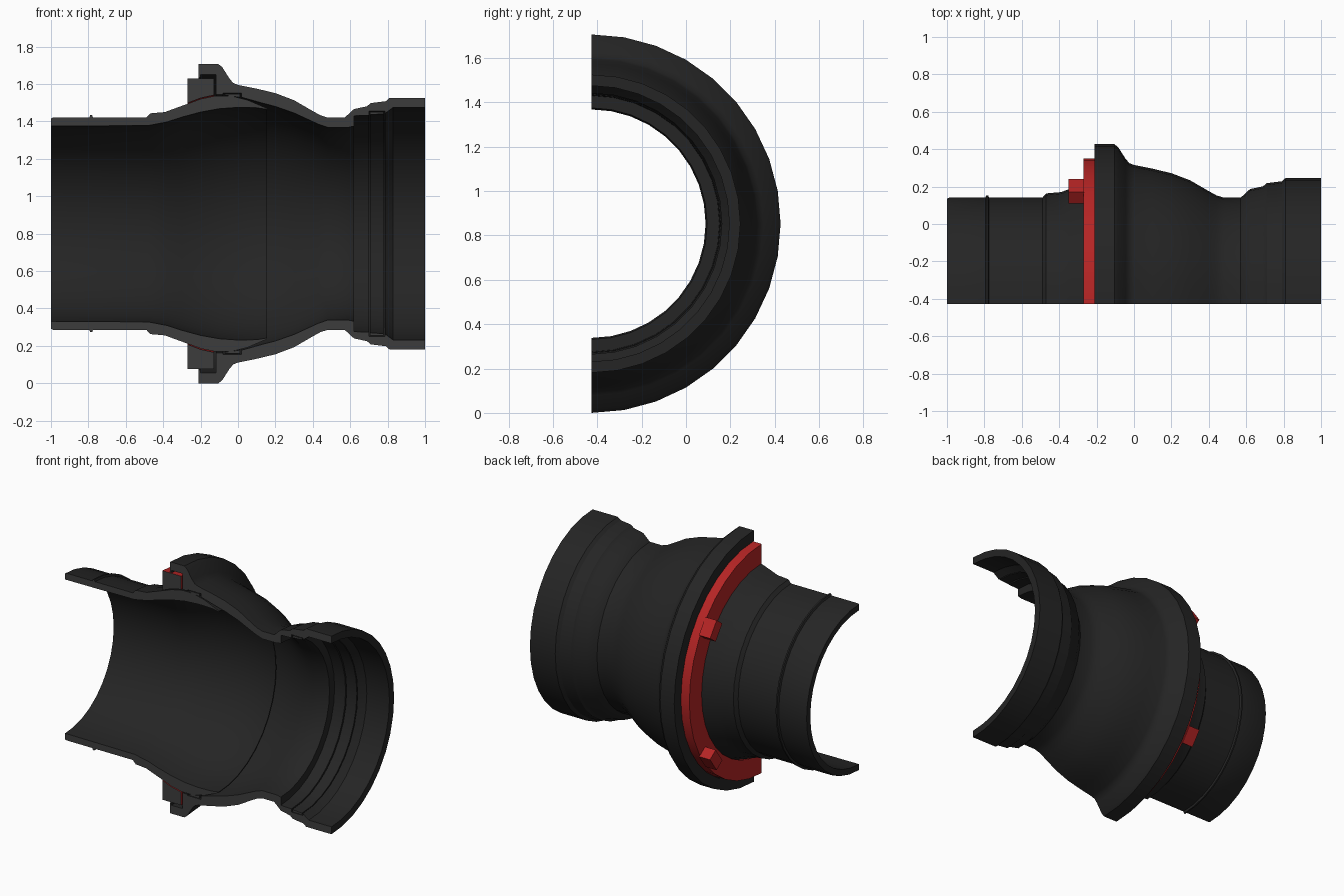
import bpy, bmesh, math
from mathutils import Matrix, Vector

if "Cube" in bpy.data.objects:
    bpy.data.objects.remove(bpy.data.objects["Cube"])

R = 0.853          # largest radius, also the height of the axis
Y0 = -R / 2        # cutting plane that holds the axis
STEPS = 18


def material(name, rgb):
    m = bpy.data.materials.new(name)
    m.use_nodes = True
    m.diffuse_color = (*rgb, 1)
    bsdf = next(n for n in m.node_tree.nodes if n.type == 'BSDF_PRINCIPLED')
    bsdf.inputs["Base Color"].default_value = (*rgb, 1)
    bsdf.inputs["Roughness"].default_value = 0.6
    return m


black = material("black iron", (0.018, 0.018, 0.018))
grey = material("grey cut face", (0.046, 0.046, 0.046))
red = material("red paint", (0.47, 0.018, 0.018))


def finish(name, bm, mats):
    bmesh.ops.recalc_face_normals(bm, faces=bm.faces)
    mesh = bpy.data.meshes.new(name)
    bm.to_mesh(mesh)
    bm.free()
    for m in mats:
        mesh.materials.append(m)
    ob = bpy.data.objects.new(name, mesh)
    bpy.context.collection.objects.link(ob)
    return ob


def half_turn(name, section, skin):
    """Sweep a closed (x, radius) section half way round the axis and cap it."""
    bm = bmesh.new()
    rings = []
    for i in range(STEPS + 1):
        a = math.pi * i / STEPS
        rings.append([bm.verts.new((x, Y0 + r * math.sin(a), R + r * math.cos(a)))
                      for x, r in section])
    n = len(section)
    for a, b in zip(rings, rings[1:]):
        for j in range(n):
            k = (j + 1) % n
            bm.faces.new((a[j], a[k], b[k], b[j]))
    # The two cut ends show the grey section
    for end in (rings[0], rings[-1]):
        bm.faces.new(end).material_index = 1
    ob = finish(name, bm, (skin, grey))
    bpy.ops.object.select_all(action='DESELECT')
    ob.select_set(True)
    bpy.context.view_layer.objects.active = ob
    bpy.ops.object.shade_smooth_by_angle(angle=math.radians(32))
    return ob


# Outer bell: flange, curved body, neck and wide socket, then back along the bore
bell_outside = [
    (-.21, R), (-.105, R), (-.085, .838), (-.045, .775), (-.025, .752), (0, .742),
    (.1, .722), (.2, .698), (.3, .66), (.4, .602), (.44, .58), (.48, .567),
    (.57, .567), (.62, .613), (.69, .628), (.71, .645), (.79, .655), (.81, .672),
    (1, .672)]
bell_bore = [
    (1, .622), (.83, .622), (.8, .6), (.785, .588), (.785, .602), (.7, .602),
    (.7, .58), (.62, .577), (.62, .522), (.59, .515), (.48, .515), (.43, .532),
    (.3, .592), (.2, .627), (.13, .645), (.02, .676), (.02, .698), (-.08, .698),
    (-.08, .69), (-.118, .69), (-.118, .797), (-.2, .797), (-.2, .781), (-.21, .781)]
half_turn("bell_body", bell_outside + bell_bore, black)

# Inner pipe with its rounded ball end
pipe_outside = [
    (-1, .562), (-.99, .567), (-.795, .567), (-.79, .58), (-.78, .58), (-.775, .567),
    (-.49, .567), (-.47, .59), (-.39, .597), (-.35, .612), (-.27, .641),
    (-.2, .667), (-.12, .684), (-.04, .684), (.05, .662), (.155, .617)]
pipe_bore = [
    (.155, .611), (.1, .62), (0, .622), (-.1, .615), (-.2, .597), (-.3, .57),
    (-.38, .544), (-.48, .525), (-1, .522)]
half_turn("ball_pipe", pipe_outside + pipe_bore, black)

# Locking ring between flange and pipe
half_turn("locking_ring", [
    (-.27, .645), (-.27, .777), (-.128, .777), (-.128, .688), (-.2, .672)], red)

# Rubber seals sitting in their grooves
half_turn("ball_seal", [(-.07, .687), (-.07, .694), (.01, .694), (.01, .676)], black)
half_turn("socket_seal", [(.706, .583), (.706, .598), (.779, .598), (.779, .588)], black)

# Driving lugs on the face of the locking ring
for name, side in (("upper_lug", 1), ("lower_lug", -1)):
    bm = bmesh.new()
    size = Matrix.Diagonal((.084, .075, .12, 1))
    shift = Matrix.Translation((-.308, .745, 0))
    turn = Matrix.Rotation(side * math.radians(36), 4, 'X')
    place = Matrix.Translation(Vector((0, Y0, R)))
    bmesh.ops.create_cube(bm, size=1, matrix=place @ turn @ shift @ size)
    finish(name, bm, (red,))
